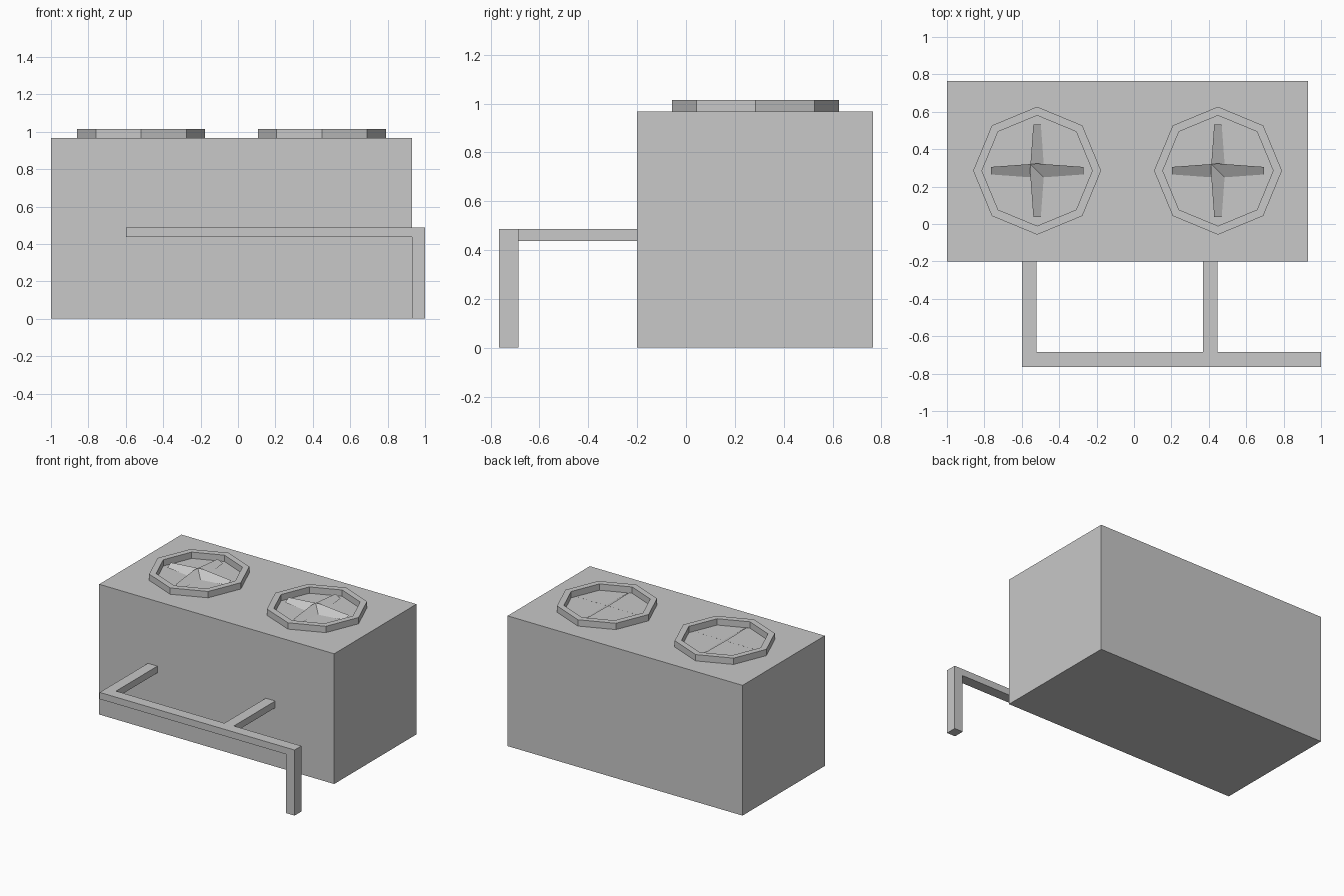
import bpy, bmesh
from math import cos, sin, pi, tan, radians

cube = bpy.data.objects.get("Cube")
if cube:
    bpy.data.objects.remove(cube, do_unlink=True)

grey = bpy.data.materials.new("light_grey")
grey.use_nodes = True
grey.diffuse_color = (0.58, 0.58, 0.58, 1)
grey.node_tree.nodes["Principled BSDF"].inputs["Base Color"].default_value = grey.diffuse_color


def finish(name, bm, solid=True):
    if solid:
        bmesh.ops.recalc_face_normals(bm, faces=bm.faces)
    mesh = bpy.data.meshes.new(name)
    bm.to_mesh(mesh)
    bm.free()
    mesh.materials.append(grey)
    obj = bpy.data.objects.new(name, mesh)
    bpy.context.collection.objects.link(obj)
    return obj


def extrude(name, points, offset):
    """Solid made by sweeping a flat outline along an offset."""
    bm = bmesh.new()
    face = bm.faces.new([bm.verts.new(p) for p in points])
    result = bmesh.ops.extrude_face_region(bm, geom=[face], use_keep_orig=True)
    moved = [v for v in result["geom"] if isinstance(v, bmesh.types.BMVert)]
    bmesh.ops.translate(bm, verts=moved, vec=offset)
    return finish(name, bm)


def box(name, x0, x1, y0, y1, z0, z1):
    outline = [(x0, y0, z0), (x1, y0, z0), (x1, y1, z0), (x0, y1, z0)]
    return extrude(name, outline, (0, 0, z1 - z0))


TOP, RIM_TOP = 0.967, 1.014
FRONT = -0.2


def fan_ring(name, cx, cy, outer=0.342, inner=0.295, sides=8):
    """Octagonal collar with a corner on each axis."""
    bm = bmesh.new()
    section = [(outer, TOP), (outer, RIM_TOP), (inner, RIM_TOP), (inner, TOP)]
    loops = [[bm.verts.new((cx + r * cos(2 * pi * i / sides),
                            cy + r * sin(2 * pi * i / sides), z))
              for r, z in section] for i in range(sides)]
    for i in range(sides):
        a, b = loops[i], loops[(i + 1) % sides]
        for j in range(4):
            k = (j + 1) % 4
            bm.faces.new((a[j], b[j], b[k], a[k]))
    return finish(name, bm)


def fan_blade(name, cx, cy, turned, reach=0.247, root=0.038, tip=0.02):
    """Thin pitched blade pair, widest at the hub."""
    bm = bmesh.new()
    outline = [(-reach, -tip), (0, -root), (reach, -tip),
               (reach, tip), (0, root), (-reach, tip)]
    verts = []
    for along, across in outline:
        z = TOP + 0.02 + across * tan(radians(30))
        x, y = (-across, along) if turned else (along, across)
        verts.append(bm.verts.new((cx + x, cy + y, z)))
    bm.faces.new(verts)
    return finish(name, bm, solid=False)


# Main housing
box("housing", -1.0, 0.93, FRONT, 0.765, 0, TOP)

# Two roof fans
for side, x in (("right", -0.518), ("left", 0.449)):
    fan_ring(side + "_fan_ring", x, 0.285)
    fan_blade(side + "_fan_blade_across", x, 0.285, False)
    fan_blade(side + "_fan_blade_along", x, 0.285, True)

# Front pipe with its drop leg
PIPE_LOW, PIPE_HIGH = 0.437, 0.487
PIPE_FRONT, PIPE_BACK = -0.765, -0.685
elbow = [(-0.6, PIPE_LOW), (0.93, PIPE_LOW), (0.93, 0), (1, 0), (1, PIPE_HIGH), (-0.6, PIPE_HIGH)]
extrude("front_pipe", [(x, PIPE_FRONT, z) for x, z in elbow], (0, PIPE_BACK - PIPE_FRONT, 0))

# Pipes joining the front pipe to the housing
for side, x in (("right", -0.6), ("left", 0.368)):
    box(side + "_connecting_pipe", x, x + 0.078, PIPE_BACK, FRONT, PIPE_LOW, PIPE_HIGH)
